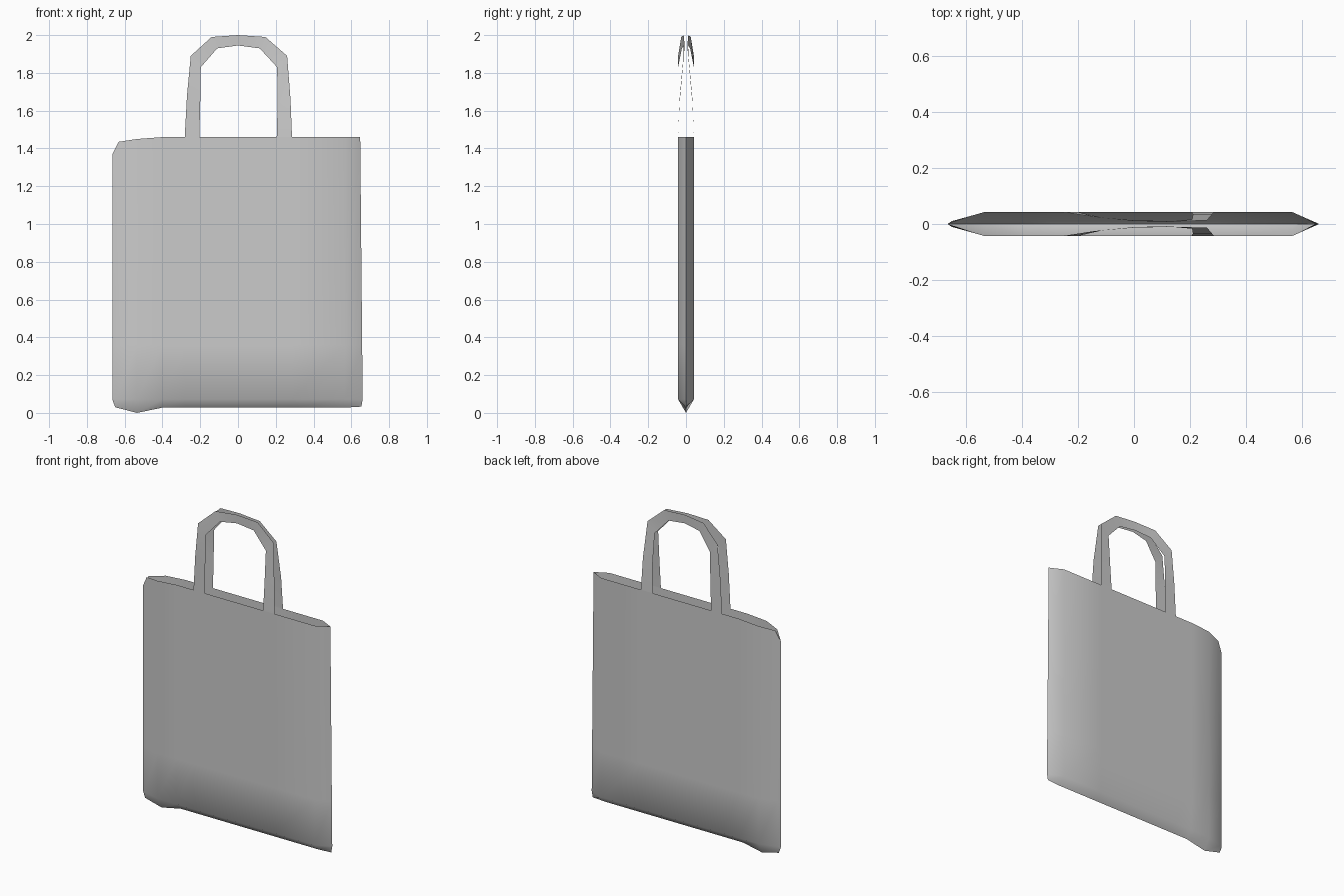
import bpy, bmesh, math

if "Cube" in bpy.data.objects:
    bpy.data.objects.remove(bpy.data.objects["Cube"])


def make_object(name, strips, angle):
    """Skin each grid (list of equal-length point rows) and mirror it across y."""
    bm = bmesh.new()
    for side in (-1, 1):
        for grid in strips:
            vs = [[bm.verts.new((x, side * y, z)) for x, y, z in row] for row in grid]
            for a, b in zip(vs, vs[1:]):
                for i in range(len(a) - 1):
                    quad = [a[i], b[i], b[i + 1], a[i + 1]]
                    bm.faces.new(quad if side < 0 else quad[::-1])
    bmesh.ops.remove_doubles(bm, verts=bm.verts, dist=0.0008)
    me = bpy.data.meshes.new(name)
    bm.to_mesh(me)
    bm.free()
    ob = bpy.data.objects.new(name, me)
    bpy.context.collection.objects.link(ob)
    bpy.ops.object.select_all(action='DESELECT')
    ob.select_set(True)
    bpy.context.view_layer.objects.active = ob
    bpy.ops.object.shade_smooth_by_angle(angle=math.radians(angle))
    return ob


# Bag body: columns of (x bottom, x top, half depth, z bottom, z top)
D = 0.042
columns = [
    (-0.665, -0.665, 0, 0.07, 1.37),
    (-0.65, -0.632, 0.010, 0.03, 1.435),
    (-0.535, -0.535, D, 0.0, 1.45),
    (-0.40, -0.40, D, 0.028, 1.46),
    (-0.28, -0.28, D, 0.028, 1.46),
    (-0.205, -0.205, D, 0.028, 1.46),
    (0.205, 0.205, D, 0.028, 1.46),
    (0.285, 0.285, D, 0.028, 1.46),
    (0.565, 0.565, D, 0.028, 1.46),
    (0.66, 0.647, 0, 0.033, 1.46),
]
body = []
for xb, xt, d, zb, zt in columns:
    col = [(xb - 0.007 if xb > 0.6 else xb, 0, zb)]       # bottom seam
    for z in (0.072, 0.36, 0.9, zt):
        t = (z - 0.072) / (zt - 0.072)
        col.append((xb + (xt - xb) * t, d, z))
    body.append(col)
make_object("bag_body", [body], 60)

# Pair of flat handles: outer (x, y, z) and inner (x, y, z) edge points
outer = [(-0.282, D, 1.46), (-0.27, D, 1.68), (-0.25, D, 1.89), (-0.14, 0.025, 1.99),
         (0.0, 0.013, 2.0), (0.145, 0.010, 1.99), (0.26, 0.013, 1.89),
         (0.278, 0.034, 1.66), (0.286, D, 1.46)]
inner = [(-0.205, D, 1.46), (-0.20, D, 1.64), (-0.197, D, 1.83), (-0.11, 0.022, 1.93),
         (0.0, 0.011, 1.945), (0.115, 0.008, 1.93), (0.207, 0.017, 1.83),
         (0.21, 0.034, 1.64), (0.205, D, 1.46)]
make_object("handles", [[[o, i] for o, i in zip(outer, inner)]], 60)
